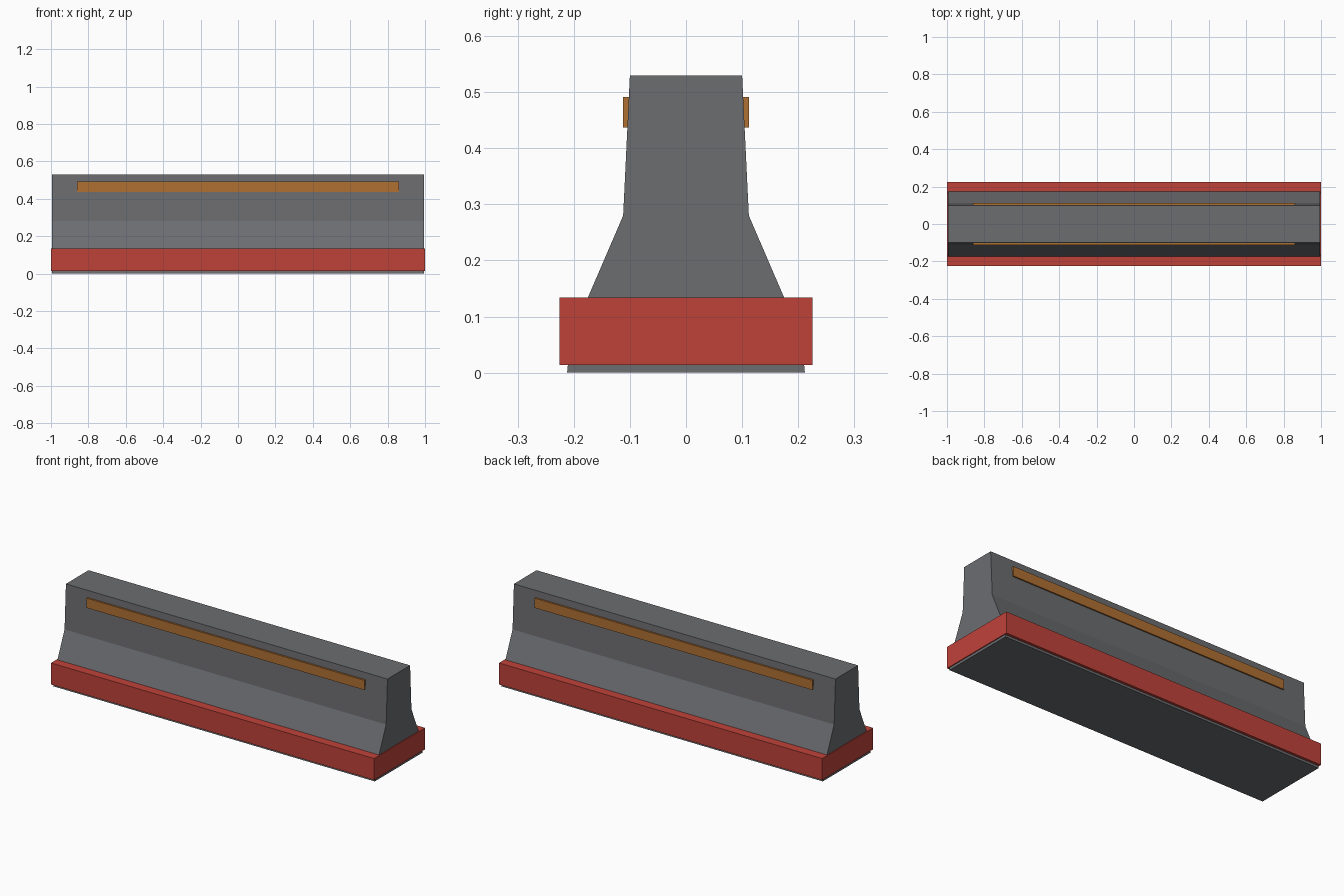
import bpy
import bmesh

if "Cube" in bpy.data.objects:
    bpy.data.objects.remove(bpy.data.objects["Cube"])


def material(name, color):
    mat = bpy.data.materials.new(name)
    mat.diffuse_color = (*color, 1.0)
    mat.use_nodes = True
    mat.node_tree.nodes["Principled BSDF"].inputs["Base Color"].default_value = mat.diffuse_color
    return mat


def finish(bm, name, mat):
    bmesh.ops.recalc_face_normals(bm, faces=bm.faces[:])
    mesh = bpy.data.meshes.new(name)
    bm.to_mesh(mesh)
    bm.free()
    obj = bpy.data.objects.new(name, mesh)
    bpy.context.collection.objects.link(obj)
    mesh.materials.append(mat)
    return obj


def box(name, size, center, mat):
    bm = bmesh.new()
    bmesh.ops.create_cube(bm, size=1.0)
    bmesh.ops.scale(bm, vec=size, verts=bm.verts[:])
    bmesh.ops.translate(bm, vec=center, verts=bm.verts[:])
    return finish(bm, name, mat)


dark_grey = material("dark_grey", (0.15, 0.153, 0.163))
red = material("red", (0.52, 0.055, 0.042))
amber = material("amber", (0.43, 0.16, 0.032))

# Concrete barrier: mirrored half profile (y, z) extruded along x
half = [(0.212, 0.0), (0.205, 0.064), (0.112, 0.28), (0.1, 0.53)]
profile = half + [(-y, z) for y, z in reversed(half)]
length = 1.99
bm = bmesh.new()
face = bm.faces.new([bm.verts.new((-length / 2, y, z)) for y, z in profile])
ext = bmesh.ops.extrude_face_region(bm, geom=[face], use_keep_orig=True)
bmesh.ops.translate(bm, vec=(length, 0, 0),
                    verts=[v for v in ext["geom"] if isinstance(v, bmesh.types.BMVert)])
finish(bm, "barrier_body", dark_grey)

# Painted base band wrapped around the foot
box("base_band", (2.0, 0.45, 0.12), (0, 0, 0.074), red)

# Reflector strips on both long sides
for side, label in ((-1, "front"), (1, "back")):
    box(f"{label}_reflector_strip", (1.72, 0.02, 0.054), (0, side * 0.102, 0.464), amber)
